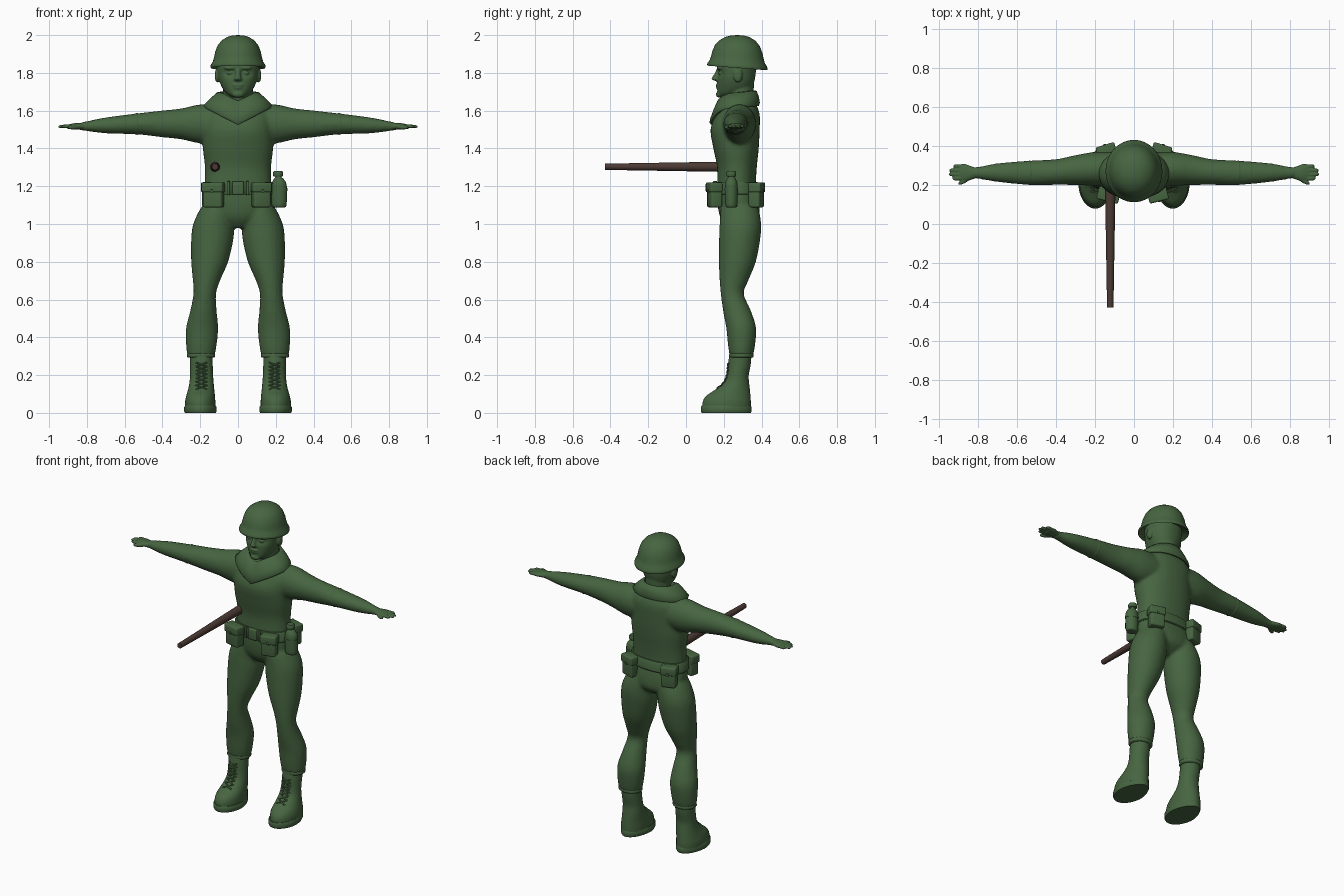
import bpy, bmesh, math
from mathutils import Matrix, Vector
from mathutils.bvhtree import BVHTree

cube = bpy.data.objects.get("Cube")
if cube:
    bpy.data.objects.remove(cube)


def material(name, rgb):
    m = bpy.data.materials.new(name)
    m.use_nodes = True
    m.diffuse_color = (*rgb, 1)
    m.node_tree.nodes["Principled BSDF"].inputs["Base Color"].default_value = (*rgb, 1)
    return m


GREEN = material("army green", (0.062, 0.13, 0.052))
BROWN = material("dark brown", (0.072, 0.042, 0.034))


def catmull(a, b, c, d, t):
    return 0.5 * (2*b + (c - a)*t + (2*a - 5*b + 4*c - d)*t*t + (3*b - a - 3*c + d)*t**3)


def loft(bm, rows, axis="z", side=1, n=28, steps=4, power=1.0):
    """Closed tube: rows hold position on the axis, two centres, two radii."""
    dense = []
    for i in range(len(rows) - 1):
        four = [rows[max(i-1, 0)], rows[i], rows[i+1], rows[min(i+2, len(rows)-1)]]
        dense += [[catmull(*v, k/steps) for v in zip(*four)] for k in range(steps)]
    dense.append(rows[-1])
    rings = []
    for p, u, v, ru, rv in dense:
        ring = []
        for j in range(n):
            c, s = math.cos(math.tau*j/n), math.sin(math.tau*j/n)
            a = u + ru*math.copysign(abs(c)**power, c)
            b = v + rv*math.copysign(abs(s)**power, s)
            ring.append(bm.verts.new((a*side, b, p) if axis == "z" else (p*side, a, b)))
        rings.append(ring)
    for r, q in zip(rings, rings[1:]):
        for j in range(n):
            bm.faces.new((r[j], r[(j+1) % n], q[(j+1) % n], q[j]))
    bm.faces.new(rings[0])
    bm.faces.new(rings[-1])


def ball(bm, centre, size, tilt=0):
    m = Matrix.Translation(centre) @ Matrix.Rotation(tilt, 4, "Z") @ Matrix.Diagonal((*size, 1))
    bmesh.ops.create_uvsphere(bm, u_segments=20, v_segments=12, radius=1, matrix=m)


def finish(bm, name, mat=GREEN, voxel=0, relax=0, angle=40):
    bmesh.ops.recalc_face_normals(bm, faces=bm.faces)
    me = bpy.data.meshes.new(name)
    bm.to_mesh(me)
    bm.free()
    me.materials.append(mat)
    ob = bpy.data.objects.new(name, me)
    bpy.context.collection.objects.link(ob)
    if voxel:
        r = ob.modifiers.new("Fuse", "REMESH")
        r.mode, r.voxel_size, r.use_smooth_shade = "VOXEL", voxel, True
        s = ob.modifiers.new("Relax", "SMOOTH")
        s.factor, s.iterations = 0.5, relax
    bpy.ops.object.select_all(action="DESELECT")
    ob.select_set(True)
    bpy.context.view_layer.objects.active = ob
    if voxel:
        bpy.ops.object.shade_smooth()
    else:
        bpy.ops.object.shade_smooth_by_angle(angle=math.radians(angle))
    return ob


# Uniform: torso, arms and legs fused into one surface
bm = bmesh.new()
loft(bm, [(.98, 0, .27, .05, .05), (1.03, 0, .283, .14, .1), (1.1, 0, .278, .185, .11),
          (1.2, 0, .268, .178, .103), (1.3, 0, .27, .175, .105), (1.4, 0, .265, .186, .12),
          (1.5, 0, .26, .185, .13), (1.58, 0, .275, .18, .115), (1.63, 0, .285, .14, .088),
          (1.67, 0, .285, .08, .06)], n=36, power=.9)
for s in (1, -1):
    loft(bm, [(.08, .28, 1.53, .09, .1), (.2, .283, 1.53, .087, .103), (.3, .277, 1.53, .077, .082),
              (.4, .267, 1.53, .066, .071), (.53, .263, 1.53, .063, .056),
              (.7, .264, 1.522, .048, .042), (.8, .263, 1.518, .031, .026),
              (.84, .263, 1.517, .03, .02)], "x", s)
    loft(bm, [(.3, .196, .293, .072, .062), (.36, .194, .294, .081, .072), (.45, .19, .292, .085, .079),
              (.54, .183, .27, .07, .074), (.63, .176, .245, .06, .061), (.7, .167, .254, .072, .076),
              (.8, .15, .272, .098, .098), (.92, .136, .284, .112, .109), (1.0, .128, .288, .109, .11),
              (1.08, .105, .284, .095, .1), (1.13, .09, .28, .07, .08)], "z", s)
finish(bm, "uniform", voxel=.01, relax=5)

# Trouser cuff folds and sleeve folds
bm = bmesh.new()
for s in (1, -1):
    loft(bm, [(.293, .196, .293, .069, .06), (.3, .196, .293, .075, .065),
              (.315, .196, .293, .073, .063)], "z", s, steps=3)
    loft(bm, [(.52, .263, 1.53, .05, .05), (.535, .263, 1.53, .064, .058),
              (.56, .263, 1.529, .05, .048)], "x", s, steps=3)
finish(bm, "fabric_folds", angle=80)

# Hands: palm, fingers, thumb
bm = bmesh.new()
for s in (1, -1):
    loft(bm, [(.81, .262, 1.517, .026, .02), (.84, .262, 1.517, .036, .018),
              (.87, .264, 1.517, .045, .016), (.9, .265, 1.515, .04, .011)], "x", s)
    for i, tip in enumerate((.935, .952, .95, .93)):
        y = .234 + .021*i
        loft(bm, [(.87, y, 1.517, .009, .009), (.91, y, 1.517, .011, .01),
                  (tip-.01, y, 1.516, .009, .008), (tip, y, 1.515, .003, .003)], "x", s, n=12)
    ball(bm, (.872*s, .222, 1.512), (.036, .012, .012), -.5*s)
finish(bm, "hands", voxel=.004, relax=3)

# Head with neck, brow, nose, lips and ears
bm = bmesh.new()
loft(bm, [(1.672, 0, .215, .03, .035), (1.69, 0, .238, .06, .07), (1.72, 0, .257, .083, .092),
          (1.76, 0, .264, .1, .099), (1.8, 0, .267, .107, .102), (1.85, 0, .27, .108, .105),
          (1.9, 0, .27, .08, .08)], n=48, power=.9)
for v in bm.verts:  # eye sockets
    if v.co.y < .24:
        d = math.hypot((abs(v.co.x) - .042) / .03, (v.co.z - 1.802) / .02)
        v.co.y += .016 * math.exp(-d*d)
loft(bm, [(1.55, 0, .285, .085, .075), (1.65, 0, .285, .08, .073), (1.76, 0, .29, .078, .07)])
loft(bm, [(1.757, 0, .168, .012, .01), (1.765, 0, .16, .021, .023), (1.775, 0, .161, .017, .024),
          (1.8, 0, .167, .012, .014), (1.825, 0, .172, .013, .008)], n=16)
ball(bm, (0, .178, 1.686), (.032, .02, .018))
ball(bm, (0, .168, 1.735), (.03, .011, .007))
ball(bm, (0, .17, 1.721), (.026, .011, .007))
for s in (1, -1):
    ball(bm, (.042*s, .182, 1.8), (.018, .012, .009))
    ball(bm, (.042*s, .176, 1.826), (.033, .012, .009), .2*s)
    ball(bm, (.111*s, .275, 1.787), (.012, .024, .038))
finish(bm, "head", voxel=.005, relax=3)

# Helmet: turned profile, longer front to back, tipped slightly
bm = bmesh.new()
profile = [(.001, 1.86), (.78, 1.852), (.9, 1.836), (.985, 1.826), (1, 1.832), (.985, 1.843),
           (.91, 1.86), (.865, 1.885), (.83, 1.91), (.74, 1.945), (.6, 1.971), (.4, 1.99),
           (.2, 1.998), (.001, 2.0)]
verts = [bm.verts.new((r, 0, z)) for r, z in profile]
edges = [bm.edges.new(e) for e in zip(verts, verts[1:])]
bmesh.ops.spin(bm, geom=verts + edges, axis=(0, 0, 1), cent=(0, 0, 0), angle=math.tau,
               steps=48, use_duplicate=False)
bmesh.ops.remove_doubles(bm, verts=bm.verts, dist=.0015)
for v in bm.verts:
    v.co.x *= .146
    v.co.z -= v.co.y * .012 * (2 - v.co.z) / .17
    v.co.y = .272 + v.co.y * .16
finish(bm, "helmet", angle=60)

# Collar: folded band draped to a point at the chest
bm = bmesh.new()
N, rings = 48, []
for rx, ry, cy, z, drop in ((.078, .074, .275, 1.66, .03), (.092, .09, .272, 1.697, .045),
                            (.112, .106, .268, 1.695, .06), (.15, .122, .264, 1.662, .075),
                            (.18, .133, .258, 1.632, .095), (.176, .126, .259, 1.615, .09),
                            (.12, .09, .268, 1.62, .06)):
    ring = []
    for j in range(N):
        c, s = math.cos(math.tau*j/N), math.sin(math.tau*j/N)
        fall = drop * (1 - abs(c)) if s < 0 else -.01 * s
        ring.append(bm.verts.new((rx*c, cy + ry*s, z - fall)))
    rings.append(ring)
for r, q in zip(rings, rings[1:] + rings[:1]):
    for j in range(N):
        bm.faces.new((r[j], r[(j+1) % N], q[(j+1) % N], q[j]))
finish(bm, "collar", angle=70)

# Boots, soles and crossed laces
for s, side in ((1, "left"), (-1, "right")):
    bm = bmesh.new()
    loft(bm, [(.03, .2, .215, .08, .128), (.06, .2, .216, .08, .127), (.09, .198, .224, .076, .117),
              (.125, .195, .248, .069, .09), (.16, .193, .266, .064, .068), (.2, .193, .274, .061, .058),
              (.26, .194, .283, .06, .06), (.33, .195, .29, .06, .058)], "z", s, n=36)
    bmesh.ops.recalc_face_normals(bm, faces=bm.faces)
    tree = BVHTree.FromBMesh(bm)
    finish(bm, side + "_boot", angle=60)
    bm = bmesh.new()
    loft(bm, [(0, .199, .213, .083, .13), (.008, .199, .213, .087, .134), (.03, .199, .213, .087, .134),
              (.038, .199, .213, .082, .13)], "z", s, n=36, steps=1)
    for v in bm.verts:  # narrow the heel
        v.co.x -= (v.co.x - .199*s) * max(0, v.co.y - .2) * .9
    finish(bm, side + "_sole", angle=50)
    cu = bpy.data.curves.new(side + "_laces", "CURVE")
    cu.dimensions, cu.bevel_depth, cu.bevel_resolution = "3D", .0042, 2
    for k in range(7):
        for d in (1, -1):
            sp = cu.splines.new("POLY")
            sp.points.add(4)
            for i, p in enumerate(sp.points):
                t = i / 4
                start = Vector((.194*s + d*(t - .5)*.06, -.2, .125 + .02*k + .022*t))
                hit = tree.ray_cast(start, Vector((0, 1, 0)))[0] or start
                p.co = (hit.x, hit.y - .002, hit.z, 1)
    cu.materials.append(GREEN)
    bpy.context.collection.objects.link(bpy.data.objects.new(side + "_laces", cu))

# Belt
bm = bmesh.new()
loft(bm, [(1.155, 0, .269, .186, .112), (1.16, 0, .269, .191, .116), (1.215, 0, .268, .189, .115),
          (1.222, 0, .268, .184, .11)], n=48, steps=1, power=.9)
finish(bm, "belt")


def box(name, pos, size, turn, bevel=.01):
    bm = bmesh.new()
    bmesh.ops.create_cube(bm, size=1, matrix=Matrix.Diagonal((*size, 1)))
    bmesh.ops.bevel(bm, geom=bm.edges[:], offset=bevel, segments=3, affect="EDGES", profile=.5)
    bm.transform(Matrix.Translation(pos) @ Matrix.Rotation(turn, 4, "Z"))
    finish(bm, name, angle=35)


# Pouches with flaps and studs, turned to follow the belt
for name, x, y, turn, w in (("front_right", -.13, .152, -.25, .104), ("front_left", .122, .152, .25, .092),
                            ("back_right", -.14, .372, math.pi + .3, .09),
                            ("back_left", .14, .372, math.pi - .3, .09)):
    out = Vector((math.sin(turn), -math.cos(turn), 0))
    p = Vector((x, y, 1.152))
    box(name + "_pouch", p, (w, .062, .128), turn)
    box(name + "_flap", p + Vector((0, 0, .042)) + out*.003, (w + .01, .067, .052), turn, .008)
    box(name + "_stud", p + Vector((0, 0, .022)) + out*.036, (.016, .008, .016), turn, .003)

# Buckle and its side keepers
box("buckle", (0, .152, 1.19), (.062, .022, .07), 0, .006)
for s, side in ((1, "left"), (-1, "right")):
    box(side + "_belt_keeper", (.05*s, .155, 1.19), (.016, .02, .074), .1*s, .004)

# Canteen with cap
bm = bmesh.new()
loft(bm, [(1.088, .218, .24, .026, .02), (1.096, .218, .24, .038, .031), (1.15, .218, .24, .041, .034),
          (1.21, .218, .24, .039, .033), (1.235, .216, .24, .028, .025), (1.248, .214, .24, .017, .017),
          (1.256, .214, .24, .017, .017)])
loft(bm, [(1.252, .212, .24, .024, .024), (1.256, .212, .24, .026, .026), (1.274, .212, .24, .026, .026),
          (1.28, .212, .24, .022, .022)], steps=1)
loft(bm, [(1.175, .218, .24, .043, .036), (1.19, .218, .24, .043, .036)], steps=1)
finish(bm, "canteen", angle=45)

# Barrel: tapered rod standing out from the body
bm = bmesh.new()
rod = Matrix.Translation((-.122, -.115, 1.303)) @ Matrix.Rotation(math.pi/2, 4, "X")
bmesh.ops.create_cone(bm, cap_ends=True, segments=20, radius1=.027, radius2=.0165, depth=.63, matrix=rod)
finish(bm, "barrel", BROWN)
